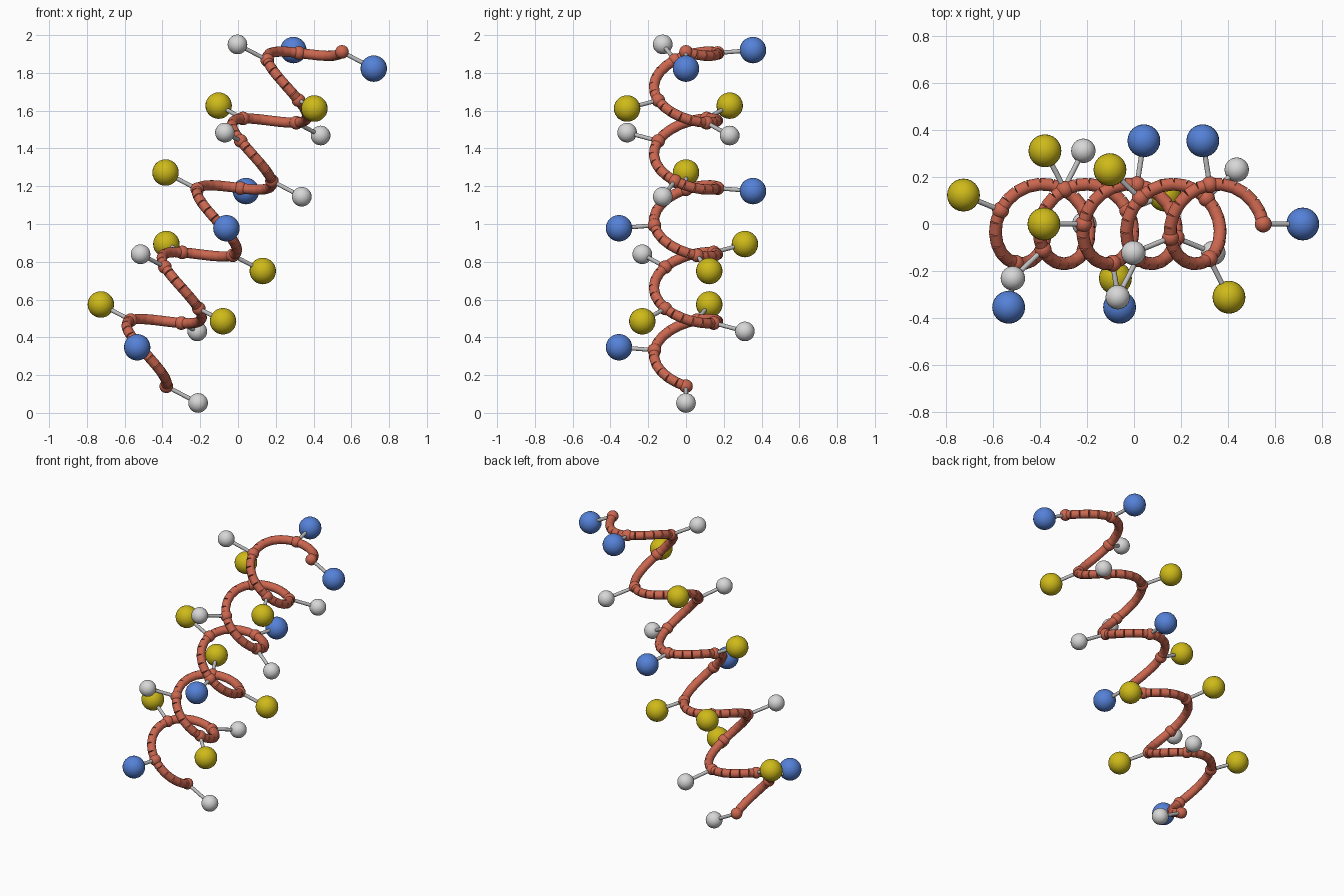
import bpy
import math
from mathutils import Vector

if "Cube" in bpy.data.objects:
    bpy.data.objects.remove(bpy.data.objects["Cube"])

# Helix frame: tilted axis, outward direction u at angle 0, v = -y
BASE = Vector((-0.53, 0, 0.22))
TOP = Vector((0.40, 0, 1.99))
AXIS = (TOP - BASE).normalized()
U = Vector((AXIS.z, 0, -AXIS.x))
V = Vector((0, -1, 0))
COIL_R, KNOB_R = 0.17, 0.36
STEPS = 18                      # 100 degrees each, five turns in total
SUB = 6                         # short tubes per step


def point(t, radius):
    a = math.radians(100 * t)
    return BASE.lerp(TOP, t / STEPS) + radius * (math.cos(a) * U + math.sin(a) * V)


def material(name, rgb):
    m = bpy.data.materials.new(name)
    m.diffuse_color = (*rgb, 1)
    m.use_nodes = True
    m.node_tree.nodes["Principled BSDF"].inputs["Base Color"].default_value = m.diffuse_color
    return m


red = material("terracotta", (0.60, 0.135, 0.08))
yellow = material("mustard yellow", (0.62, 0.49, 0.01))
blue = material("blue", (0.09, 0.22, 0.68))
white = material("light grey", (0.68, 0.68, 0.68))
grey = material("rod grey", (0.52, 0.52, 0.52))


def finish(name, mat):
    ob = bpy.context.object
    ob.name = name
    ob.data.materials.append(mat)
    bpy.ops.object.shade_smooth_by_angle(angle=math.radians(40))
    return ob


def ball(name, centre, radius, mat):
    bpy.ops.mesh.primitive_uv_sphere_add(segments=24, ring_count=14, radius=radius, location=centre)
    return finish(name, mat)


def rod(name, a, b, radius, mat):
    d = b - a
    bpy.ops.mesh.primitive_cylinder_add(vertices=16, radius=radius, depth=d.length,
                                        location=(a + b) / 2,
                                        rotation=d.to_track_quat('Z', 'Y').to_euler())
    return finish(name, mat)


# Coiled backbone made of short straight tubes
for i in range(STEPS * SUB):
    rod("coil_tube", point(i / SUB, COIL_R), point((i + 1) / SUB, COIL_R), 0.027, red)

# Joints, spokes and coloured knobs
kinds = {"w": ("white_knob", 0.052, white),
         "b": ("blue_knob", 0.070, blue),
         "y": ("yellow_knob", 0.070, yellow)}
for i, k in enumerate("wbywywyybybwwywywbb"):
    name, radius, mat = kinds[k]
    joint, end = point(i, COIL_R), point(i, KNOB_R)
    ball("coil_joint", joint, 0.036, red)
    rod("spoke", joint, end, 0.011, grey)
    ball(name, end, radius, mat)
